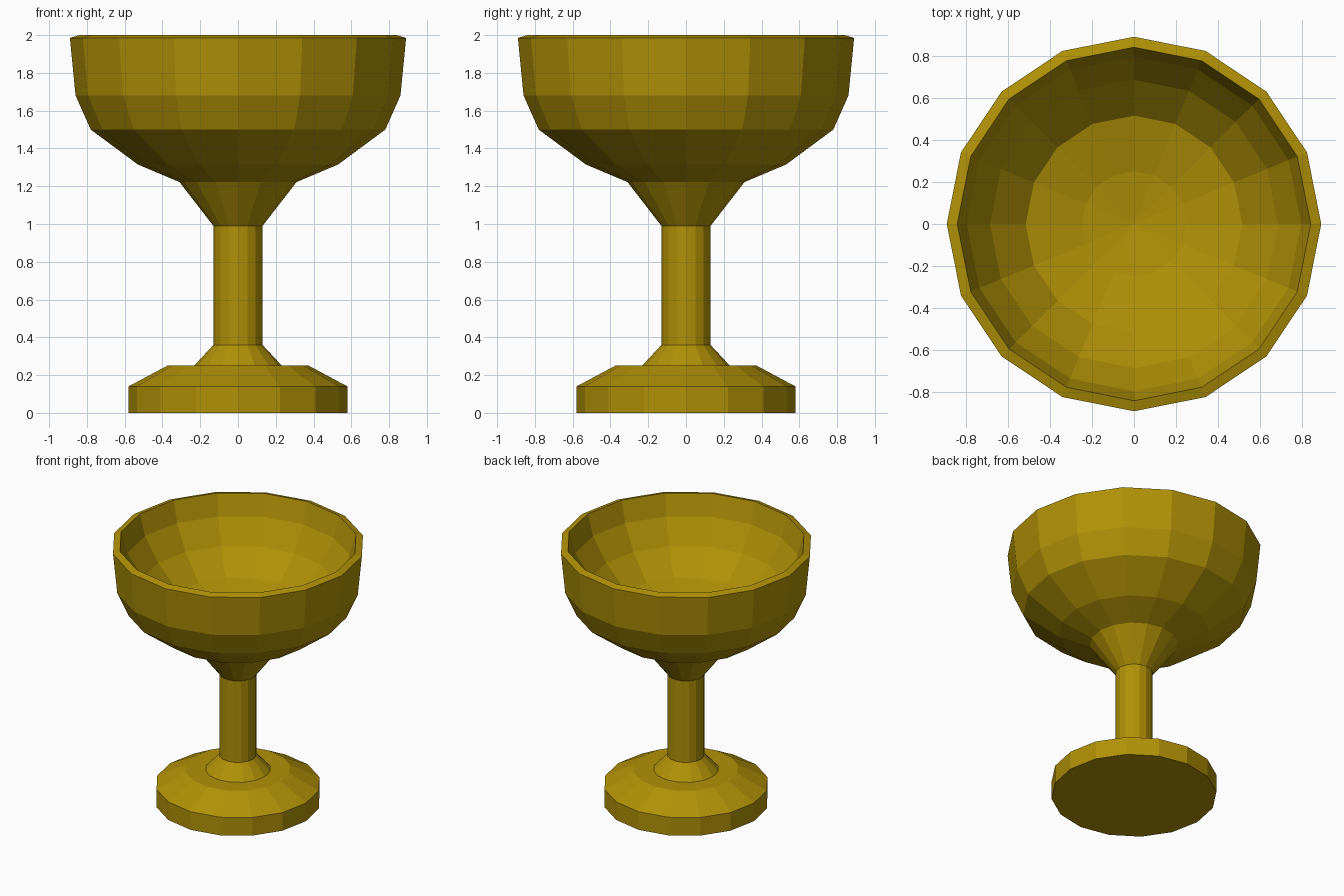
import bpy, bmesh, math

if "Cube" in bpy.data.objects:
    bpy.data.objects.remove(bpy.data.objects["Cube"])

SIDES = 16

gold = bpy.data.materials.new("dark gold")
gold.diffuse_color = (0.435, 0.285, 0.002, 1)
gold.use_nodes = True
gold.node_tree.nodes["Principled BSDF"].inputs["Base Color"].default_value = gold.diffuse_color

# Goblet profile (radius, height): foot, stem, outer bowl, rim, inner bowl
profile = [
    (0, 0), (0.58, 0), (0.58, 0.14), (0.37, 0.252), (0.23, 0.252),
    (0.13, 0.36), (0.13, 0.99),
    (0.31, 1.222), (0.53, 1.315), (0.78, 1.50), (0.86, 1.68), (0.89, 1.985),
    (0.84, 2.0),
    (0.795, 1.84), (0.685, 1.66), (0.515, 1.49), (0.25, 1.42), (0, 1.39),
]


def lathe(name, points, material):
    """Turn a profile around the z axis into a faceted solid."""
    bm = bmesh.new()
    verts = [bm.verts.new((r, 0, z)) for r, z in points]
    edges = [bm.edges.new(pair) for pair in zip(verts, verts[1:])]
    bmesh.ops.spin(bm, geom=verts + edges, cent=(0, 0, 0), axis=(0, 0, 1),
                   angle=math.tau, steps=SIDES, use_duplicate=False)
    bmesh.ops.remove_doubles(bm, verts=bm.verts, dist=0.0005)
    bmesh.ops.recalc_face_normals(bm, faces=bm.faces)
    mesh = bpy.data.meshes.new(name)
    bm.to_mesh(mesh)
    bm.free()
    mesh.materials.append(material)
    obj = bpy.data.objects.new(name, mesh)
    bpy.context.collection.objects.link(obj)
    return obj


lathe("goblet", profile, gold)
